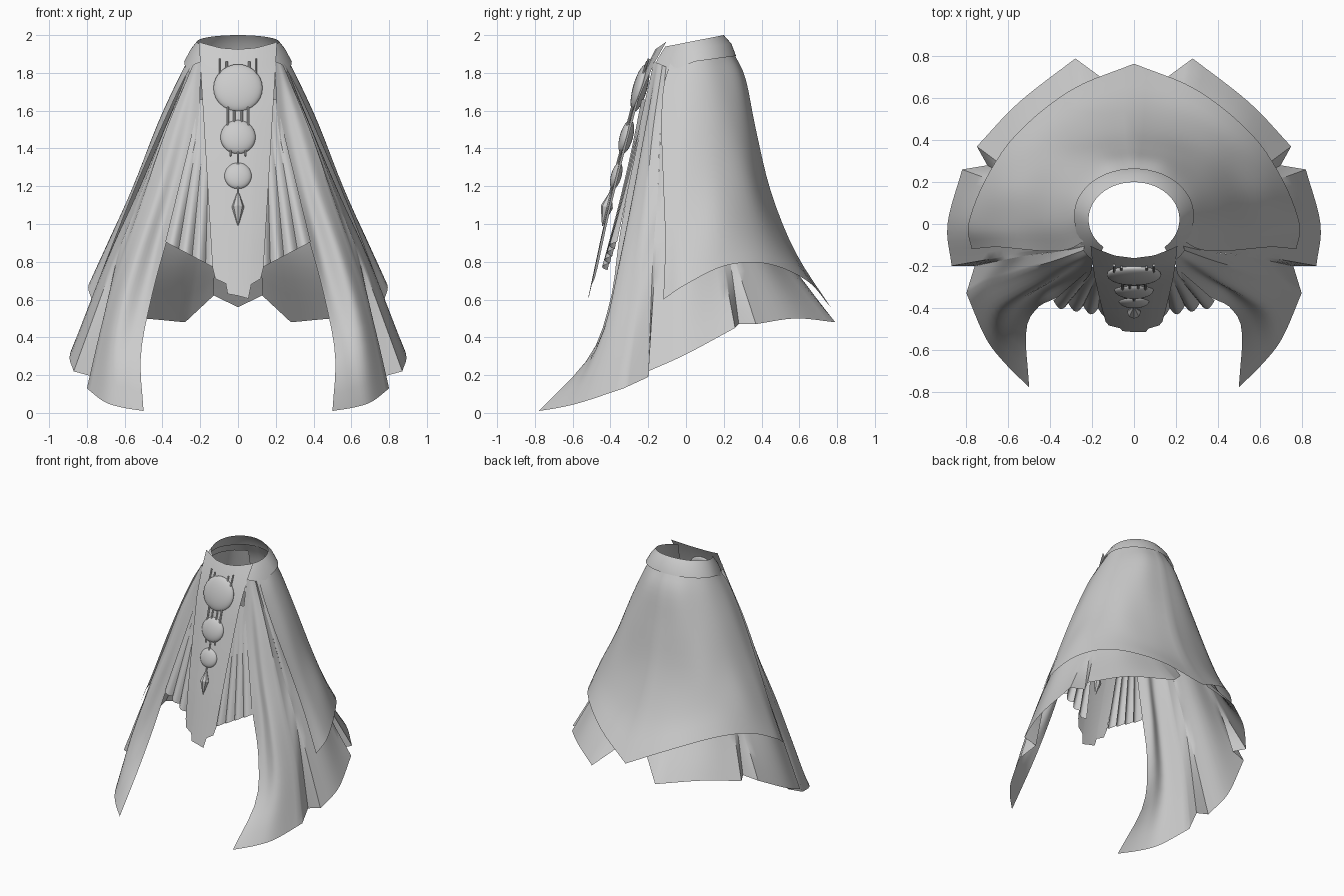
import bpy, bmesh, math
from mathutils import Vector

if "Cube" in bpy.data.objects:
    bpy.data.objects.remove(bpy.data.objects["Cube"])

cloth = bpy.data.materials.new("grey_cloth")
cloth.diffuse_color = (0.6, 0.6, 0.6, 1)
cloth.use_nodes = True
cloth.node_tree.nodes["Principled BSDF"].inputs["Base Color"].default_value = cloth.diffuse_color


def spline(pts, n):
    """Sample n+1 points of a Catmull-Rom curve through pts."""
    p = [Vector(q) for q in pts]
    p = [2 * p[0] - p[1]] + p + [2 * p[-1] - p[-2]]
    out = []
    for i in range(n + 1):
        t = i / n * (len(p) - 3)
        k = min(int(t), len(p) - 4)
        t -= k
        a, b, c, d = p[k:k + 4]
        out.append(0.5 * (2 * b + (c - a) * t + (2 * a - 5 * b + 4 * c - d) * t * t
                          + (3 * b - a - 3 * c + d) * t ** 3))
    return out


def finish(name, bm, mirror=False, angle=40):
    me = bpy.data.meshes.new(name)
    bm.to_mesh(me)
    bm.free()
    me.materials.append(cloth)
    ob = bpy.data.objects.new(name, me)
    bpy.context.collection.objects.link(ob)
    if mirror:
        ob.modifiers.new("mirror", 'MIRROR')
    bpy.ops.object.select_all(action='DESELECT')
    ob.select_set(True)
    bpy.context.view_layer.objects.active = ob
    bpy.ops.object.shade_smooth_by_angle(angle=math.radians(angle))
    return ob


def sheet(name, cols, mirror=False, angle=40):
    """Join equally long columns of points into one sheet of cloth."""
    bm = bmesh.new()
    vs = [[bm.verts.new(p) for p in c] for c in cols]
    for a, b in zip(vs, vs[1:]):
        for i in range(len(a) - 1):
            bm.faces.new((a[i], a[i + 1], b[i + 1], b[i]))
    return finish(name, bm, mirror, angle)


def drape(name, cols, corners=(), mirror=True, rows=20, steps=5):
    """Smooth cloth through guide columns, with sharp turns at corner columns."""
    cols = [spline(c, rows) for c in cols]
    cuts = [0, *corners, len(cols) - 1]
    out = []
    for a, b in zip(cuts, cuts[1:]):
        n = steps * (b - a)
        lines = [spline([c[r] for c in cols[a:b + 1]], n) for r in range(rows + 1)]
        out += [[l[i] for l in lines] for i in range(1 if out else 0, n + 1)]
    return sheet(name, out, mirror)


# Overskirt wrapping the back and sides, pointed at the back
half = [
    [(0, .25, 1.91), (0, .315, 1.77), (0, .37, 1.5), (0, .45, 1.17), (0, .58, .85), (0, .765, .56)],
    [(.1, .225, 1.91), (.135, .29, 1.77), (.18, .34, 1.52), (.22, .41, 1.17), (.25, .515, .9), (.3, .64, .7)],
    [(.18, .17, 1.905), (.235, .215, 1.76), (.31, .265, 1.52), (.4, .33, 1.2), (.47, .38, .98), (.56, .43, .79)],
    [(.235, .1, 1.9), (.305, .12, 1.75), (.39, .145, 1.54), (.5, .17, 1.25), (.62, .19, 1.0), (.71, .21, .78)],
    [(.255, .02, 1.885), (.33, 0, 1.74), (.43, 0, 1.52), (.555, 0, 1.2), (.68, 0, .92), (.79, 0, .68)],
    [(.235, -.08, 1.86), (.31, -.12, 1.72), (.41, -.13, 1.5), (.54, -.12, 1.2), (.66, -.11, .9), (.775, -.12, .6)],
]
other = [[(-x, y, z) for x, y, z in c] for c in half[:0:-1]]
drape("overskirt", other + half, corners=(5,), mirror=False)

# Back underskirt panels
drape("back_underskirt", [
    [(.07, .235, 1.86), (.09, .33, 1.5), (.11, .41, 1.15), (.12, .52, .85), (.13, .68, .62)],
    [(.1, .23, 1.86), (.14, .31, 1.5), (.19, .38, 1.15), (.22, .49, .85), (.28, .79, .48)],
    [(.18, .18, 1.86), (.27, .25, 1.5), (.36, .31, 1.15), (.46, .41, .82), (.55, .58, .5)],
    [(.23, .1, 1.86), (.35, .14, 1.5), (.48, .19, 1.15), (.6, .26, .82), (.75, .37, .47)],
    [(.235, .08, 1.86), (.35, .12, 1.5), (.48, .16, 1.15), (.61, .23, .82), (.7, .28, .47)],
], corners=(1, 3))

# Flared side panels
drape("side_underskirt", [
    [(.235, .08, 1.86), (.35, .12, 1.5), (.48, .16, 1.15), (.61, .23, .82), (.7, .28, .47)],
    [(.24, .07, 1.86), (.36, .1, 1.5), (.49, .13, 1.15), (.63, .19, .82), (.82, .26, .45)],
    [(.25, 0, 1.85), (.39, 0, 1.5), (.54, 0, 1.15), (.69, 0, .82), (.89, 0, .31)],
    [(.24, -.1, 1.83), (.39, -.12, 1.5), (.52, -.13, 1.15), (.65, -.16, .82), (.87, -.2, .22)],
    [(.235, -.11, 1.83), (.38, -.135, 1.5), (.51, -.15, 1.15), (.64, -.175, .82), (.76, -.2, .19)],
], corners=(1, 3))

# Long front panels with a fold, sweeping to a point
drape("front_panel", [
    [(.235, -.1, 1.83), (.38, -.135, 1.5), (.51, -.15, 1.15), (.64, -.175, .82), (.76, -.2, .19)],
    [(.24, -.125, 1.84), (.38, -.175, 1.5), (.5, -.21, 1.15), (.62, -.25, .8), (.72, -.28, .47), (.8, -.33, .13)],
    [(.225, -.145, 1.85), (.33, -.215, 1.5), (.43, -.28, 1.15), (.55, -.35, .8), (.65, -.42, .45), (.71, -.54, .06)],
    [(.21, -.16, 1.855), (.27, -.215, 1.5), (.36, -.27, 1.15), (.46, -.33, .8), (.56, -.44, .42), (.62, -.66, .03)],
    [(.195, -.17, 1.86), (.215, -.25, 1.5), (.295, -.31, 1.17), (.38, -.357, .9), (.46, -.4, .6), (.515, -.51, .3), (.5, -.78, .01)],
], corners=(1,))

# Waistband, higher at the back and dipping beside the centre panel
band = []
for i in range(41):
    a = math.radians(-48 + 276 * i / 40)
    c, s = math.cos(a), math.sin(a)
    front = s < 0
    band.append([(.217 * c, .022 + .178 * s, 1.965 + .035 * s),
                 (.25 * c, .035 + (.25 if front else .205) * s, 1.925 + (.07 if front else .03) * s),
                 (.285 * c, .045 + (.32 if front else .22) * s, 1.86 + (.13 if front else .03) * s)])
sheet("waistband", band)


def panel_y(z):
    """Depth of the centre panel at height z."""
    pts = [(.6, -.52), (1.0, -.435), (1.31, -.36), (1.65, -.27), (1.85, -.205), (1.93, -.16), (2, -.14)]
    for (z0, y0), (z1, y1) in zip(pts, pts[1:]):
        if z <= z1:
            break
    return y0 + (y1 - y0) * (z - z0) / (z1 - z0)


# Centre panel with a stepped hem, slightly bowed
hem = [(-.135, .77), (-.12, .71), (-.065, .685), (-.055, .63), (0, .62),
       (.055, .605), (.07, .68), (.12, .71), (.135, .77)]
cols = []
for x, z in hem:
    u = x / .135
    col = []
    for k in range(13):
        t = k / 12
        zz = (1.925 + .04 * u * u) * (1 - t) + z * t
        bend = (.016 + .03 * max(0, 1 - t * 4)) * u * u
        col.append((.207 * u * (1 - t) + x * t, panel_y(zz) + bend, zz))
    cols.append(col)
sheet("centre_panel", cols)

# Rounded pleats beside the centre panel, tucked under the front panels
cols = []
for i in range(25):
    t = i / 24
    w = abs(math.sin(t * 4 * math.pi))
    top = Vector((.13 + .07 * t, -.235 + .03 * t, 1.66))
    low = Vector((.1 + .285 * t, -.415 + .05 * t, .755 + .15 * t))
    col = [top.lerp(low, k / 6) for k in range(7)]
    for k, p in enumerate(col):
        p.y -= .035 * w * (k / 6) ** 2
    cols.append(col)
sheet("pleats", cols, mirror=True)


def bead(name, z, r, depth):
    """Flattened round ornament lying on the centre panel."""
    bm = bmesh.new()
    bmesh.ops.create_uvsphere(bm, u_segments=24, v_segments=14, radius=1)
    ob = finish(name, bm)
    ob.scale = (r, depth, r)
    ob.location = (0, panel_y(z) + .004, z)
    ob.rotation_euler.x = -.27


def rod(name, x, z0, z1, r0, r1=None, off=.006, sides=8):
    """Thin bar following the centre panel from z0 to z1."""
    r1 = r0 if r1 is None else r1
    a = Vector((x, panel_y(z0) - off, z0))
    b = Vector((x, panel_y(z1) - off, z1))
    bm = bmesh.new()
    bmesh.ops.create_cone(bm, cap_ends=True, segments=sides, radius1=r0, radius2=r1, depth=(b - a).length)
    ob = finish(name, bm)
    ob.location = (a + b) / 2
    ob.rotation_euler = (b - a).to_track_quat('Z', 'Y').to_euler()


# Hanging ornament: three beads, linking bars and a drop
bead("large_bead", 1.72, .13, .038)
bead("middle_bead", 1.46, .093, .035)
bead("small_bead", 1.255, .072, .028)
for s in (-1, 1):
    rod("upper_bar", s * .095, 1.79, 1.875, .006)
    rod("upper_inner_bar", s * .06, 1.82, 1.86, .006)
    rod("link_bar", s * .055, 1.52, 1.62, .007)
    rod("link_inner_bar", s * .02, 1.54, 1.6, .006)
    rod("lower_bar", s * .04, 1.36, 1.4, .006)
rod("bead_cord", 0, 1.31, 1.385, .006)
rod("drop_cord", 0, 1.16, 1.2, .006)
rod("drop_top", 0, 1.09, 1.17, .033, .004)
rod("drop_tip", 0, .99, 1.09, .002, .033)
